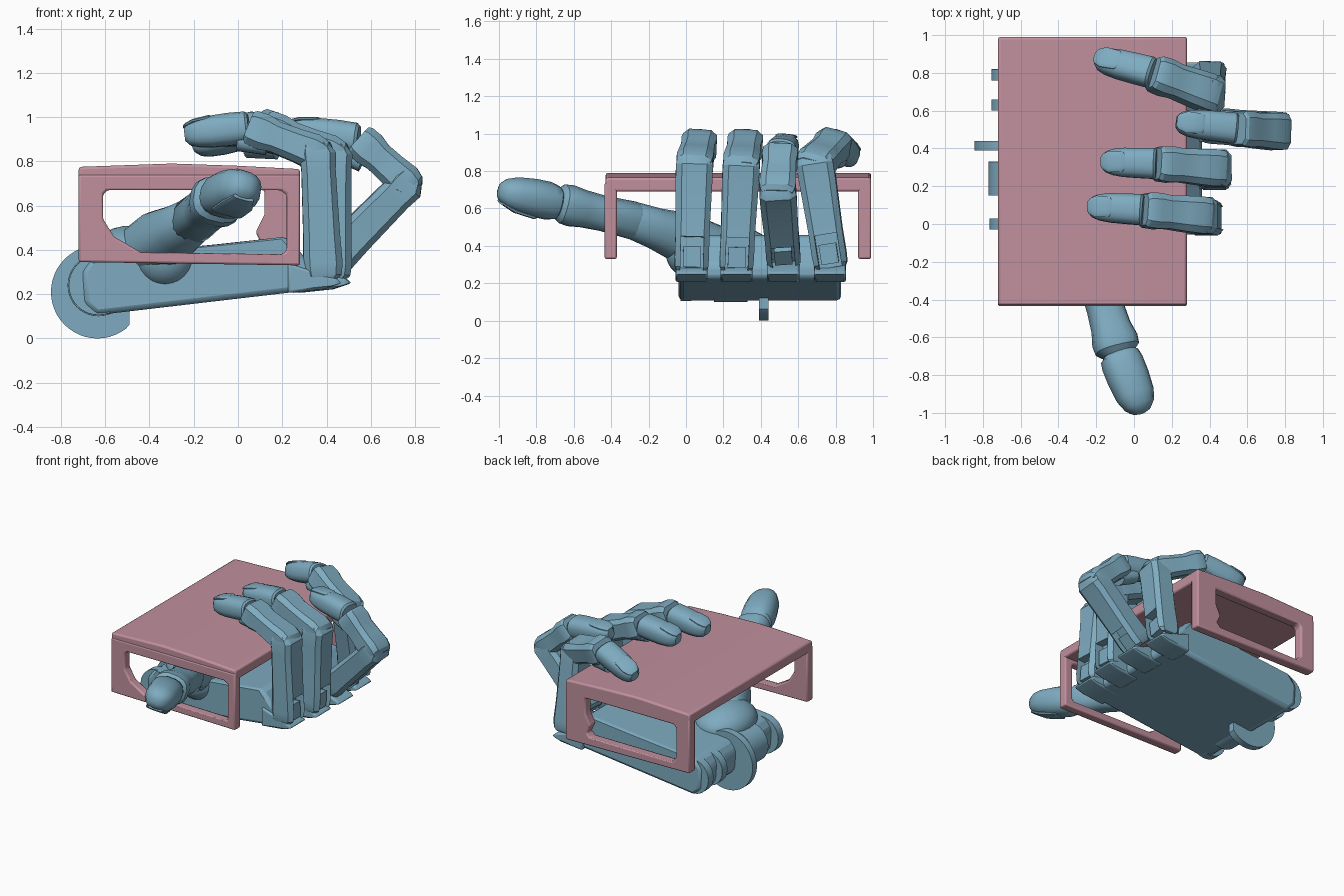
import bpy, bmesh
from math import cos, sin, pi, radians
from mathutils import Vector

if "Cube" in bpy.data.objects:
    bpy.data.objects.remove(bpy.data.objects["Cube"])


def material(name, rgb):
    m = bpy.data.materials.new(name)
    m.diffuse_color = (*rgb, 1)
    m.use_nodes = True
    m.node_tree.nodes["Principled BSDF"].inputs["Base Color"].default_value = m.diffuse_color
    return m


BLUE = material("blue_grey", (0.21, 0.41, 0.53))
PINK = material("dusty_pink", (0.53, 0.28, 0.34))


def add_mesh(name, bm, mat):
    bmesh.ops.recalc_face_normals(bm, faces=bm.faces)
    me = bpy.data.meshes.new(name)
    bm.to_mesh(me)
    bm.free()
    ob = bpy.data.objects.new(name, me)
    bpy.context.collection.objects.link(ob)
    me.materials.append(mat)
    return ob


def loft(name, p0, p1, hint, stations, power=3.4, sides=16):
    """Tube from p0 to p1; stations are (fraction, half width, half depth, dorsal offset)."""
    p0, p1 = Vector(p0), Vector(p1)
    axis = (p1 - p0).normalized()
    side = axis.cross(Vector(hint)).normalized()
    up = side.cross(axis)
    bm = bmesh.new()
    rings = []
    for t, w, d, off in stations:
        ring = []
        for i in range(sides):
            a = 2 * pi * (i + 0.5) / sides
            c, s = cos(a), sin(a)
            c = abs(c) ** (2 / power) * (1 if c > 0 else -1)
            s = abs(s) ** (2 / power) * (1 if s > 0 else -1)
            ring.append(bm.verts.new(p0.lerp(p1, t) + side * (w * c) + up * (d * s + off)))
        rings.append(ring)
    for a, b in zip(rings, rings[1:]):
        for i in range(sides):
            j = (i + 1) % sides
            bm.faces.new((a[i], a[j], b[j], b[i]))
    bm.faces.new(rings[0])
    bm.faces.new(rings[-1])
    return add_mesh(name, bm, BLUE)


def prism(name, loops, y0, y1, mat, bevel=0.0):
    """Side profile in x,z (with optional holes) extruded from y0 to y1."""
    cu = bpy.data.curves.new(name, 'CURVE')
    cu.dimensions = '2D'
    cu.fill_mode = 'BOTH'
    cu.extrude = (y1 - y0) / 2
    for pts in loops:
        sp = cu.splines.new('POLY')
        sp.points.add(len(pts) - 1)
        for p, (x, z) in zip(sp.points, pts):
            p.co = (x, z, 0, 1)
        sp.use_cyclic_u = True
    ob = bpy.data.objects.new(name, cu)
    bpy.context.collection.objects.link(ob)
    me = bpy.data.meshes.new_from_object(ob.evaluated_get(bpy.context.evaluated_depsgraph_get()))
    bpy.data.objects.remove(ob)
    bm = bmesh.new()
    bm.from_mesh(me)
    bmesh.ops.remove_doubles(bm, verts=bm.verts, dist=1e-4)
    for v in bm.verts:
        x, z, h = v.co
        v.co = (x, (y0 + y1) / 2 - h, z)
    ob = add_mesh(name, bm, mat)
    if bevel:
        b = ob.modifiers.new("soft_edges", 'BEVEL')
        b.width, b.segments, b.limit_method = bevel, 2, 'ANGLE'
    return ob


def circle(cx, cz, r, n=40, xmax=9):
    return [(min(xmax, cx + r * cos(2 * pi * i / n)), cz + r * sin(2 * pi * i / n)) for i in range(n)]


def ball(name, loc, scale):
    bm = bmesh.new()
    bmesh.ops.create_uvsphere(bm, u_segments=24, v_segments=14, radius=1)
    for v in bm.verts:
        v.co = Vector(loc) + Vector(a * b for a, b in zip(v.co, scale))
    return add_mesh(name, bm, BLUE)


# Table: slightly crowned top and two end frames with soft openings
prism("table_top", [[(-0.72, 0.70), (-0.72, 0.775), (-0.3, 0.79), (0, 0.78), (0.28, 0.765), (0.28, 0.69)]],
      -0.43, 0.99, PINK, 0.012)
outer = [(-0.72, 0.345), (0.28, 0.33), (0.28, 0.74), (-0.72, 0.74)]
front_hole = [(-0.61, 0.65), (-0.59, 0.67), (0.19, 0.67), (0.22, 0.65), (0.22, 0.40), (0.20, 0.38),
              (-0.44, 0.39), (-0.56, 0.46), (-0.61, 0.54)]
back_hole = [(-0.61, 0.65), (-0.59, 0.67), (0.12, 0.67), (0.12, 0.56), (0.08, 0.48), (0.11, 0.42), (0.08, 0.39),
             (-0.57, 0.39), (-0.61, 0.43)]
prism("front_frame", [outer, front_hole], -0.435, -0.37, PINK, 0.01)
prism("back_frame", [outer, back_hole], 0.92, 0.99, PINK, 0.01)

# Palm slab, wrist barrels and wrist wheel
prism("palm", [[(-0.64, 0.105), (0.36, 0.222), (0.36, 0.30), (0.22, 0.46), (-0.1, 0.425),
                (-0.66, 0.37), (-0.71, 0.30), (-0.70, 0.16)]], -0.04, 0.83, BLUE, 0.025)
for i, (a, b, r) in enumerate([(-0.03, 0.03, 0.135), (0.15, 0.33, 0.14), (0.60, 0.66, 0.125), (0.76, 0.82, 0.125)]):
    prism(f"wrist_barrel_{i + 1}", [circle(-0.63, 0.24, r)], a, b, BLUE, 0.008)
prism("wrist_wheel", [circle(-0.635, 0.21, 0.21, 48, -0.49)], 0.39, 0.44, BLUE)

# Fingers: base, knuckle, middle joint, tip
fingers = {
    "index": [(0.385, 0.03, 0.31), (0.36, 0.045, 0.835), (0.05, 0.075, 0.955), (-0.24, 0.092, 0.92)],
    "middle": [(0.425, 0.27, 0.31), (0.435, 0.295, 0.83), (0.12, 0.32, 0.955), (-0.17, 0.33, 0.925)],
    "ring": [(0.43, 0.52, 0.36), (0.765, 0.49, 0.70), (0.545, 0.505, 0.90), (0.225, 0.54, 0.94)],
    "little": [(0.40, 0.77, 0.33), (0.40, 0.69, 0.84), (0.10, 0.80, 0.955), (-0.20, 0.875, 0.87)],
}
for name, (base, knuckle, joint, tip) in fingers.items():
    f = name + "_finger_"
    low, high = (1, 0, -0.3), (1, 0, 1)
    proximal = loft(f + "proximal", base, knuckle, low, [
        (-0.09, 0.08, 0.065, 0), (-0.05, 0.092, 0.085, 0), (0.05, 0.095, 0.092, 0), (0.30, 0.094, 0.086, 0),
        (0.85, 0.102, 0.08, 0), (1.0, 0.102, 0.085, 0), (1.08, 0.094, 0.065, -0.01), (1.12, 0.08, 0.04, -0.015)],
        4.5, 8)
    # Forked base with a hinge block in its slot
    cutter = loft(f + "slot_cutter", base, knuckle, low,
                  [(-0.2, 0.062, 0.07, 0.09), (0.26, 0.062, 0.07, 0.09)], 30, 4)
    cutter.hide_render = True
    cut = proximal.modifiers.new("slot", 'BOOLEAN')
    cut.operation, cut.object, cut.solver = 'DIFFERENCE', cutter, 'EXACT'
    bpy.context.view_layer.objects.active = proximal
    bpy.ops.object.modifier_apply(modifier="slot")
    bpy.data.objects.remove(cutter)
    loft(f + "hinge", base, knuckle, low, [(-0.05, 0.048, 0.03, 0.035), (0.16, 0.048, 0.03, 0.035)], 30, 4)
    loft(f + "middle", knuckle, joint, high, [
        (-0.17, 0.085, 0.045, 0), (-0.10, 0.097, 0.07, 0), (0.05, 0.102, 0.084, 0), (0.3, 0.098, 0.077, 0),
        (0.6, 0.092, 0.074, 0), (0.78, 0.099, 0.086, 0), (0.95, 0.095, 0.083, 0), (1.0, 0.085, 0.072, 0)], 4, 8)
    loft(f + "joint", knuckle, tip, high, [(0.38, 0.06, 0.05, 0.01), (0.60, 0.06, 0.05, 0.01)], 2.5)
    loft(f + "distal", joint, tip, high, [
        (0.0, 0.074, 0.06, 0), (0.04, 0.083, 0.072, 0), (0.3, 0.081, 0.075, 0), (0.6, 0.078, 0.072, 0),
        (0.8, 0.07, 0.064, 0), (0.93, 0.056, 0.052, 0), (1.0, 0.032, 0.03, 0)], 2.7)
    loft(f + "nail", joint, tip, high, [
        (0.56, 0.04, 0.01, 0.062), (0.6, 0.054, 0.012, 0.063), (0.85, 0.058, 0.012, 0.054),
        (0.97, 0.042, 0.01, 0.042), (1.01, 0.025, 0.008, 0.036)], 2.5)
    # Thin palm tab under each finger
    x, y = base[:2]
    prism(name + "_knuckle_tab", [[(x - 0.16, 0.205), (x, 0.222), (x + 0.085, 0.25), (x + 0.06, 0.27), (x - 0.16, 0.34)]],
          y - 0.086, y + 0.086, BLUE, 0.012)

# Thumb: rounded base mass, long metacarpal, two joints and a nail on the underside
down = (-0.2, -0.2, -1)
a, b, c, d = (-0.45, 0.18, 0.37), (-0.20, -0.28, 0.535), (-0.08, -0.69, 0.632), (0.045, -1.0, 0.695)
ball("thumb_base", (-0.48, 0.22, 0.38), (0.19, 0.24, 0.13))
ball("thumb_root", (-0.33, 0.02, 0.37), (0.14, 0.13, 0.14))
loft("thumb_metacarpal", a, b, down, [
    (-0.1, 0.08, 0.08, 0), (0, 0.13, 0.13, 0), (0.4, 0.14, 0.14, 0), (0.75, 0.115, 0.11, 0),
    (1, 0.10, 0.10, 0), (1.1, 0.07, 0.07, 0)], 2.3, 20)
loft("thumb_proximal", b, c, down, [
    (-0.1, 0.08, 0.08, 0), (0, 0.10, 0.10, 0), (0.4, 0.098, 0.093, 0), (0.65, 0.105, 0.098, 0),
    (0.82, 0.122, 0.108, 0), (0.93, 0.118, 0.102, 0), (1.0, 0.085, 0.075, 0)], 2.6, 16)
loft("thumb_distal", c, d, down, [
    (-0.04, 0.075, 0.07, 0), (0.03, 0.105, 0.09, 0), (0.15, 0.112, 0.10, 0), (0.4, 0.112, 0.10, 0),
    (0.7, 0.103, 0.09, 0), (0.87, 0.082, 0.072, 0), (0.97, 0.05, 0.045, 0), (1.0, 0.02, 0.02, 0)], 2.4, 16)
loft("thumb_nail", c, d, down, [
    (0.33, 0.06, 0.01, 0.09), (0.37, 0.075, 0.014, 0.092), (0.72, 0.075, 0.014, 0.08),
    (0.92, 0.05, 0.01, 0.058)], 3)

# Smooth the curved parts, keep hard edges
bpy.ops.object.select_all(action='DESELECT')
for ob in bpy.context.scene.objects:
    ob.select_set(True)
    bpy.context.view_layer.objects.active = ob
bpy.ops.object.shade_smooth_by_angle(angle=radians(30))
